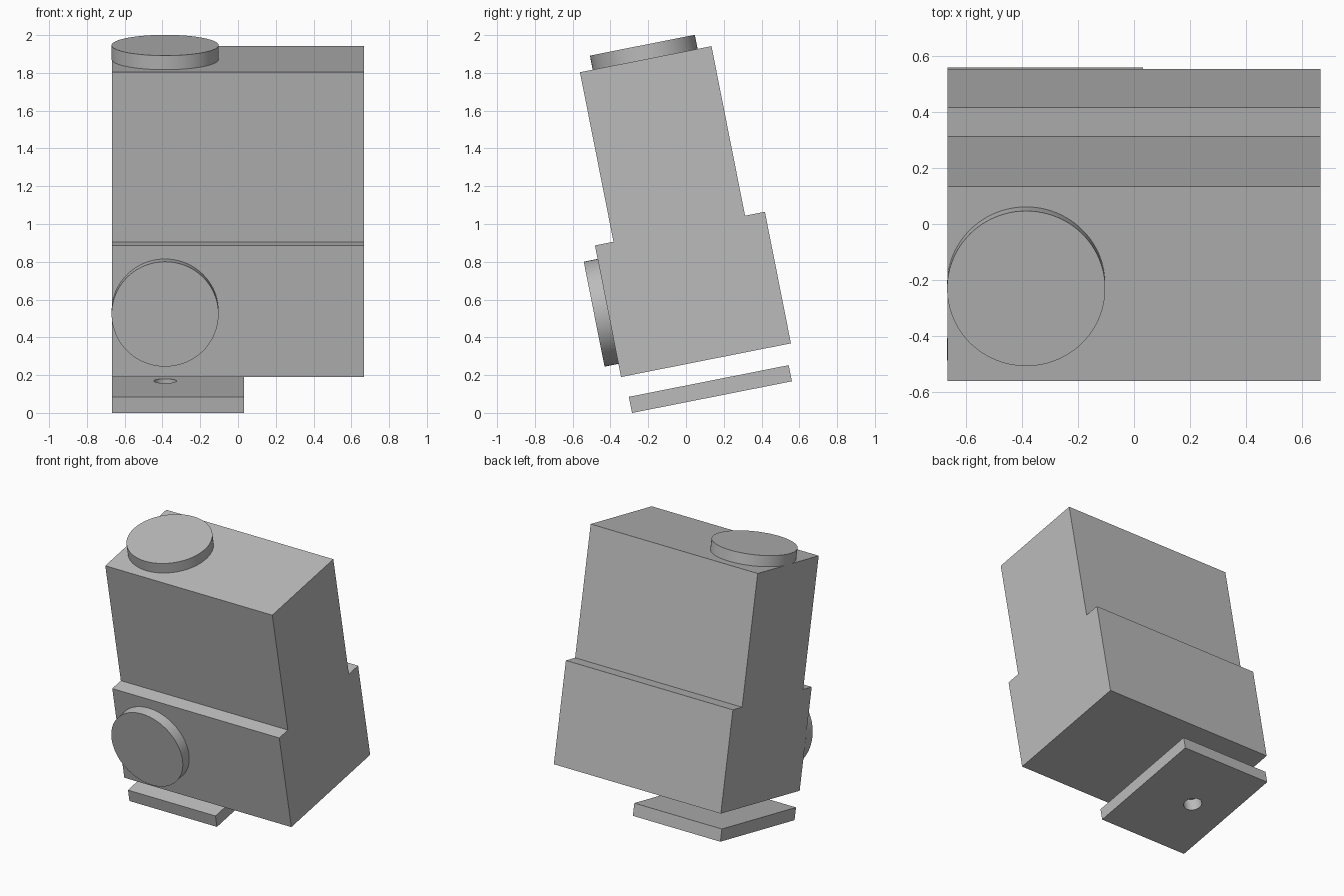
import bpy, bmesh, math
from mathutils import Matrix, Vector

if "Cube" in bpy.data.objects:
    bpy.data.objects.remove(bpy.data.objects["Cube"], do_unlink=True)

grey = bpy.data.materials.new("plain grey")
grey.use_nodes = True
grey.diffuse_color = (0.5, 0.5, 0.5, 1)
grey.node_tree.nodes["Principled BSDF"].inputs["Base Color"].default_value = (0.5, 0.5, 0.5, 1)

# Parts are built upright, then leaned forward about the lower front edge
LEAN = Matrix.Translation((0, -0.344, 0.19)) @ Matrix.Rotation(math.radians(11.2), 4, 'X')
DIAL_X, MID_Y = -0.386, 0.452


def finish(name, bm):
    bmesh.ops.recalc_face_normals(bm, faces=bm.faces)
    mesh = bpy.data.meshes.new(name)
    bm.to_mesh(mesh)
    bm.free()
    mesh.materials.append(grey)
    obj = bpy.data.objects.new(name, mesh)
    obj.matrix_world = LEAN
    bpy.context.collection.objects.link(obj)
    return obj


def extrude_profile(name, profile, x0, x1):
    bm = bmesh.new()
    face = bm.faces.new([bm.verts.new((x0, y, z)) for y, z in profile])
    moved = bmesh.ops.extrude_face_region(bm, geom=[face])["geom"]
    verts = [v for v in moved if isinstance(v, bmesh.types.BMVert)]
    bmesh.ops.translate(bm, verts=verts, vec=(x1 - x0, 0, 0))
    return finish(name, bm)


def disc(name, centre, radius, depth, turn=0):
    bm = bmesh.new()
    place = Matrix.Translation(Vector(centre)) @ Matrix.Rotation(turn, 4, 'X')
    bmesh.ops.create_cone(bm, cap_ends=True, segments=96, radius1=radius,
                          radius2=radius, depth=depth, matrix=place)
    return finish(name, bm)


def smooth(obj):
    bpy.ops.object.select_all(action='DESELECT')
    obj.select_set(True)
    bpy.context.view_layer.objects.active = obj
    bpy.ops.object.shade_smooth_by_angle(angle=math.radians(30))


# Stepped body: wide lower block, narrower upper block
extrude_profile("body", [(0, 0), (0.917, 0), (0.917, 0.71), (0.81, 0.71),
                         (0.81, 1.625), (0.1, 1.625), (0.1, 0.71), (0, 0.71)],
                -0.667, 0.667)

# Round dials on the front and the top
smooth(disc("front_dial", (DIAL_X, -0.037, 0.354), 0.283, 0.076, math.pi / 2))
smooth(disc("top_dial", (DIAL_X, MID_Y, 1.663), 0.283, 0.076))

# Floating base plate with a round through hole
plate = extrude_profile("base_plate", [(0.02, -0.198), (0.883, -0.198),
                                       (0.883, -0.111), (0.02, -0.111)], -0.667, 0.032)
cutter = disc("hole_cutter", (DIAL_X, MID_Y, -0.155), 0.06, 0.3)
cutter.hide_render = True
cut = plate.modifiers.new("hole", 'BOOLEAN')
cut.operation = 'DIFFERENCE'
cut.solver = 'EXACT'
cut.object = cutter
bpy.context.view_layer.objects.active = plate
bpy.ops.object.modifier_apply(modifier=cut.name)
bpy.data.objects.remove(cutter, do_unlink=True)
smooth(plate)
